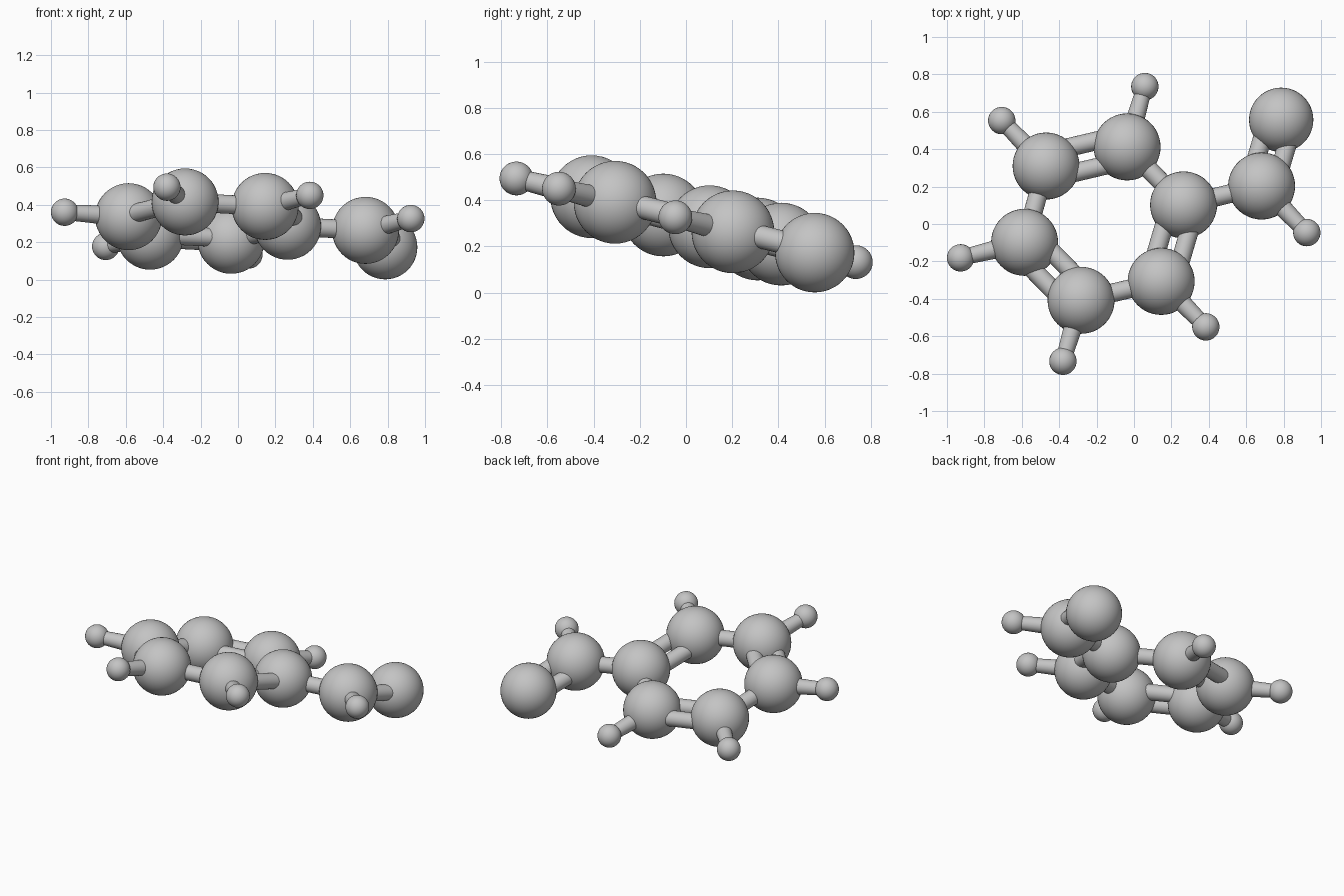
import bpy
from mathutils import Vector

cube = bpy.data.objects.get("Cube")
if cube:
    bpy.data.objects.remove(cube, do_unlink=True)

grey = bpy.data.materials.new("light grey")
grey.use_nodes = True
colour = (0.55, 0.55, 0.55, 1)
grey.diffuse_color = colour
grey.node_tree.nodes["Principled BSDF"].inputs["Base Color"].default_value = colour

BIG, END, SMALL = 0.179, 0.172, 0.073
PAIR_NORMAL = Vector((-0.18, 0.1, 1)).normalized()

# Ball centres and radii
balls = {
    "ring_ball_1": ((0.265, 0.102, 0.285), BIG),
    "ring_ball_2": ((-0.037, 0.412, 0.21), BIG),
    "ring_ball_3": ((-0.47, 0.31, 0.232), BIG),
    "ring_ball_4": ((-0.585, -0.098, 0.336), BIG),
    "ring_ball_5": ((-0.283, -0.408, 0.415), BIG),
    "ring_ball_6": ((0.145, -0.307, 0.391), BIG),
    "side_ball": ((0.682, 0.203, 0.263), BIG),
    "end_ball": ((0.787, 0.557, 0.173), END),
    "small_ball_2": ((0.058, 0.735, 0.132), SMALL),
    "small_ball_3": ((-0.707, 0.553, 0.177), SMALL),
    "small_ball_4": ((-0.927, -0.181, 0.36), SMALL),
    "small_ball_5": ((-0.38, -0.734, 0.494), SMALL),
    "small_ball_6": ((0.384, -0.55, 0.45), SMALL),
    "small_ball_side": ((0.924, -0.046, 0.326), SMALL),
}


def finish(name):
    obj = bpy.context.object
    obj.name = name
    obj.data.materials.append(grey)
    bpy.ops.object.shade_smooth_by_angle()


def rod(name, start, end, r1=0.05, r2=0.05):
    axis = end - start
    bpy.ops.mesh.primitive_cone_add(vertices=24, radius1=r1, radius2=r2,
                                    depth=axis.length, location=(start + end) / 2)
    bpy.context.object.rotation_euler = axis.to_track_quat('Z', 'Y').to_euler()
    finish(name)


def link(a, b, double=False):
    start, end = Vector(balls[a][0]), Vector(balls[b][0])
    name = f"rod_{a}_to_{b}"
    if double:
        # Paired rods lie side by side
        side = (end - start).cross(PAIR_NORMAL).normalized() * 0.07
        rod(name + "_inner", start + side, end + side)
        rod(name + "_outer", start - side, end - side)
    elif balls[b][1] == SMALL:
        rod(name, start, end, 0.056, 0.041)
    else:
        rod(name, start, end)


for name, (centre, radius) in balls.items():
    bpy.ops.mesh.primitive_uv_sphere_add(segments=48, ring_count=24,
                                         radius=radius, location=centre)
    finish(name)

# Ring, alternating single and double rods
for i in range(1, 7):
    link(f"ring_ball_{i}", f"ring_ball_{i % 6 + 1}", double=i % 2 == 0)

# Side group
link("ring_ball_1", "side_ball")
link("side_ball", "end_ball", double=True)
link("side_ball", "small_ball_side")

# Outer small balls
for i in range(2, 7):
    link(f"ring_ball_{i}", f"small_ball_{i}")
